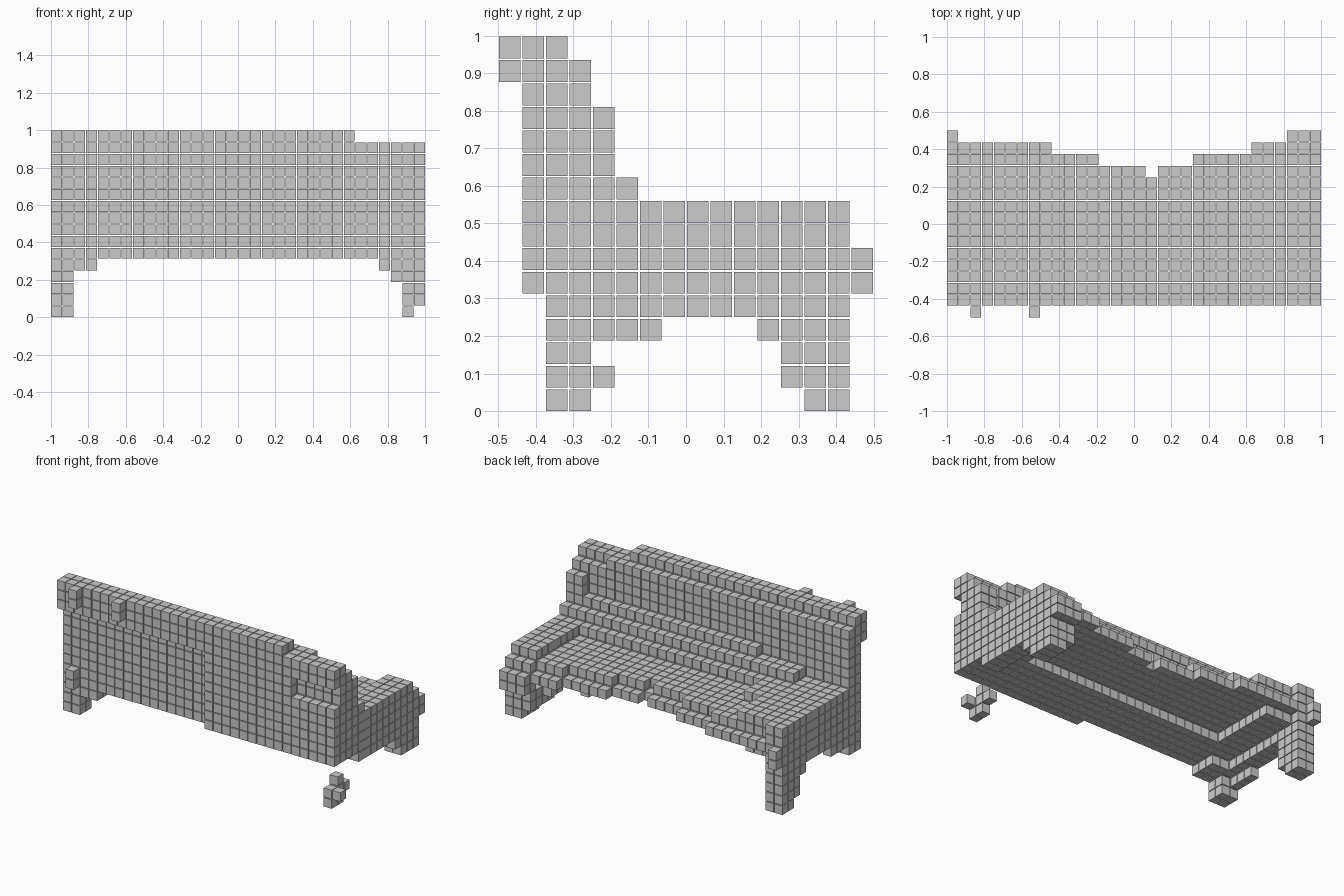
import bpy
import bmesh
from mathutils import Matrix, Vector

default = bpy.data.objects.get("Cube")
if default:
    bpy.data.objects.remove(default, do_unlink=True)

SIZE = 0.058                  # edge of one block
PITCH = (2 - SIZE) / 31       # spacing of the block grid
used = set()


def box(x, y, z):
    """Grid cells between inclusive (low, high) limits on each axis."""
    spans = [range(low, high + 1) for low, high in (x, y, z)]
    return {(i, j, k) for i in spans[0] for j in spans[1] for k in spans[2]}


def build(name, *boxes):
    """Make one object of separate blocks, skipping cells already taken."""
    cells = set().union(*boxes) - used
    used.update(cells)
    bm = bmesh.new()
    for i, j, k in sorted(cells):
        centre = Vector((i - 15.5, j - 7.5, k)) * PITCH
        centre.z += SIZE / 2
        bmesh.ops.create_cube(bm, size=SIZE, matrix=Matrix.Translation(centre))
    mesh = bpy.data.meshes.new(name)
    bm.to_mesh(mesh)
    bm.free()
    obj = bpy.data.objects.new(name, mesh)
    bpy.context.collection.objects.link(obj)
    return obj


# Backrest: upright wall, bulging rearwards along its left half
build("backrest",
      box((0, 31), (2, 3), (5, 13)),
      box((17, 26), (1, 1), (5, 12)),
      box((27, 31), (1, 1), (5, 10)),
      box((1, 1), (1, 1), (5, 6)),
      box((30, 31), (4, 4), (10, 12)))

# Top rail overhanging the rear, with a few loose blocks behind
build("top_rail",
      box((0, 31), (1, 2), (13, 14)),
      box((0, 27), (3, 3), (14, 14)),
      box((0, 25), (1, 2), (15, 15)),
      *[box((i, i), (0, 0), (14, 15)) for i in (2, 7)])

# Stepped ledge where the backrest meets the seat
build("back_ledge",
      box((10, 31), (4, 4), (10, 10)),
      box((5, 31), (4, 5), (6, 9)),
      box((0, 31), (4, 6), (6, 8)))

# Seat: slab with a concave front edge, given as (last column, last row)
seat = []
start = 0
for end, edge in ((8, 14), (12, 13), (16, 12), (17, 11),
                  (20, 12), (25, 13), (31, 14)):
    seat.append(box((start, end), (4, edge), (6, 6)))
    seat.append(box((start, end), (4, edge - 1), (7, 7)))
    start = end + 1
build("seat", *seat)

# Thicker underside along the rear and towards both ends
build("seat_underside",
      box((0, 31), (2, 6), (5, 5)),
      box((0, 4), (2, 13), (5, 5)),
      box((28, 31), (2, 12), (5, 5)))

# Raised seat surface at the right end, tapering forwards
build("raised_seat_end",
      box((0, 7), (6, 9), (8, 8)),
      box((0, 5), (10, 13), (8, 8)))

# Low armrest at the left end
build("left_armrest",
      box((29, 31), (6, 13), (8, 8)),
      box((29, 31), (14, 14), (5, 7)),
      box((29, 31), (15, 15), (5, 6)))

# End panels closing the sides, with corner brackets below
build("right_end_panel", box((0, 1), (2, 14), (4, 7)))
build("right_brackets",
      box((0, 0), (2, 6), (3, 3)),
      box((0, 0), (11, 14), (3, 3)),
      box((2, 3), (2, 4), (4, 4)))
build("left_end_panel",
      box((30, 31), (2, 14), (5, 7)),
      box((30, 31), (5, 14), (4, 4)))

# Legs: the right rear one is broken off short
build("right_rear_leg", box((0, 1), (2, 3), (2, 3)))
build("right_front_leg",
      box((0, 1), (13, 14), (0, 8)),
      box((0, 1), (12, 12), (1, 3)),
      box((0, 0), (15, 15), (5, 6)))
build("left_front_leg",
      box((28, 28), (11, 12), (4, 4)),
      box((29, 31), (11, 14), (3, 4)),
      box((30, 31), (12, 14), (2, 2)))

# Detached foot under the left rear corner
build("left_rear_foot",
      box((30, 30), (2, 3), (0, 1)),
      box((31, 31), (2, 2), (1, 1)),
      box((30, 30), (4, 4), (1, 1)),
      box((30, 30), (3, 3), (2, 2)))
